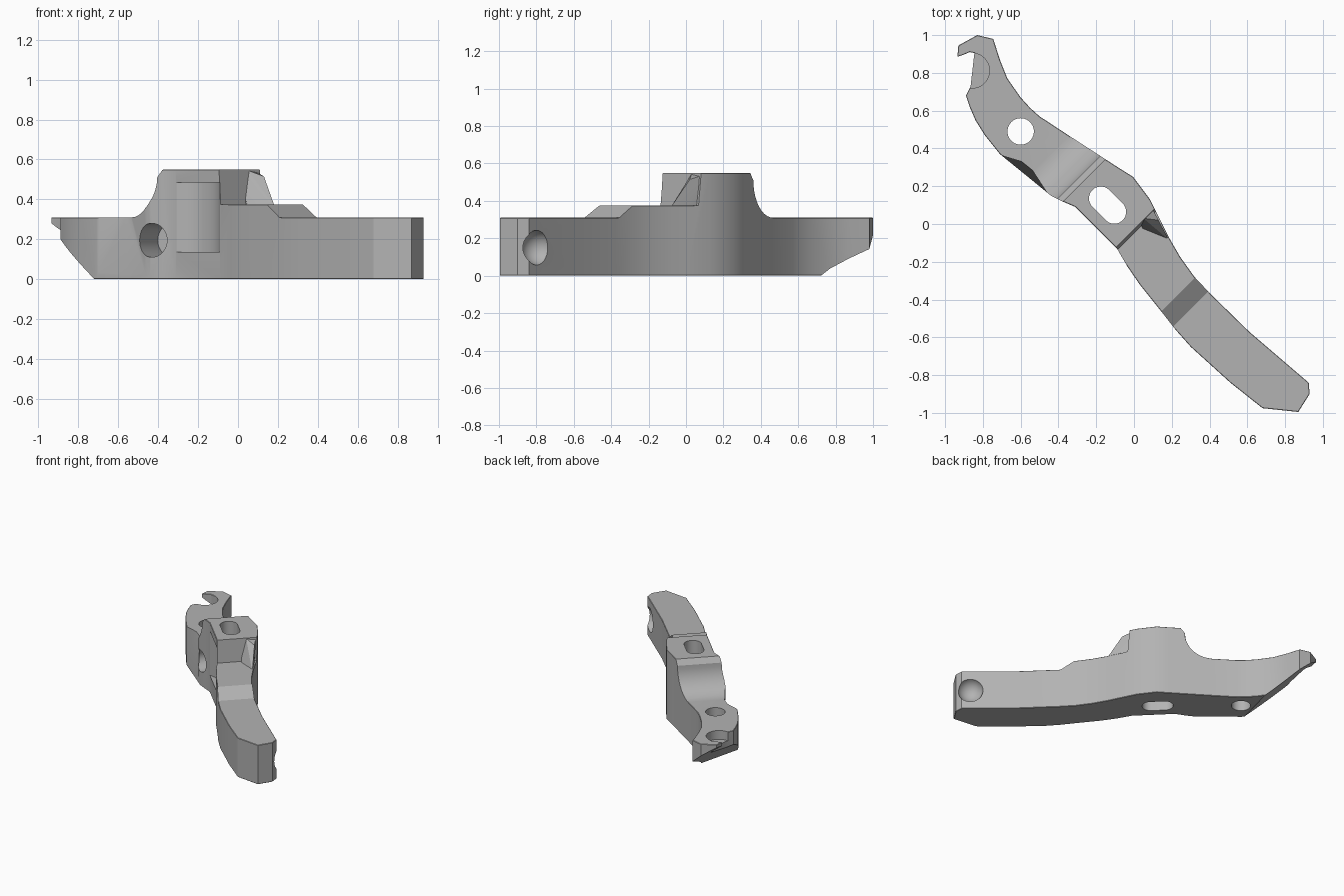
import bpy, bmesh, math
from mathutils import Vector, Matrix

if "Cube" in bpy.data.objects:
    bpy.data.objects.remove(bpy.data.objects["Cube"])

S = math.sqrt(0.5)
U = Vector((S, -S, 0))    # along the arm
V = Vector((S, S, 0))     # across the arm
Z = Vector((0, 0, 1))


def make(name, bm):
    bmesh.ops.recalc_face_normals(bm, faces=bm.faces)
    me = bpy.data.meshes.new(name)
    bm.to_mesh(me)
    bm.free()
    ob = bpy.data.objects.new(name, me)
    bpy.context.collection.objects.link(ob)
    return ob


def prism(name, points, offset):
    """Extrude a closed 3D polygon by an offset vector."""
    bm = bmesh.new()
    f = bm.faces.new([bm.verts.new(p) for p in points])
    r = bmesh.ops.extrude_face_region(bm, geom=[f])
    vs = [g for g in r["geom"] if isinstance(g, bmesh.types.BMVert)]
    bmesh.ops.translate(bm, verts=vs, vec=offset)
    return make(name, bm)


def hull(name, points):
    bm = bmesh.new()
    for p in points:
        bm.verts.new(p)
    bmesh.ops.convex_hull(bm, input=bm.verts)
    return make(name, bm)


def rod(name, centre, axis, radius, length):
    bm = bmesh.new()
    m = Matrix.Translation(centre) @ Vector(axis).to_track_quat("Z", "Y").to_matrix().to_4x4()
    bmesh.ops.create_cone(bm, cap_ends=True, segments=40, radius1=radius,
                          radius2=radius, depth=length, matrix=m)
    return make(name, bm)


def combine(target, tool, op):
    mod = target.modifiers.new(op, "BOOLEAN")
    mod.operation, mod.object, mod.solver = op, tool, "EXACT"
    bpy.context.view_layer.objects.active = target
    bpy.ops.object.modifier_apply(modifier=mod.name)
    bpy.data.objects.remove(tool)


# Arm: plan outline, clockwise from the hook tip
outline = [(-.93, .945), (-.83, 1.0), (-.745, .98), (-.71, .87), (-.67, .77),
           (-.60, .67), (-.55, .615), (-.50, .57), (-.34, .465), (-.085, .30),
           (-.005, .25), (.085, .13), (.15, 0), (.19, -.08), (.245, -.175),
           (.32, -.28), (.40, -.365), (.61, -.57), (.925, -.84), (.93, -.90),
           (.87, -.995), (.68, -.975), (.51, -.84), (.30, -.65), (.22, -.56),
           (.15, -.47), (.03, -.32), (-.035, -.225), (-.09, -.13), (-.31, .09),
           (-.38, .12), (-.44, .15), (-.55, .24), (-.71, .37), (-.79, .47),
           (-.84, .55), (-.87, .62), (-.89, .68), (-.865, .73), (-.845, .905),
           (-.87, .91), (-.905, .895), (-.935, .885)]
arm = prism("lever_arm", [(x, y, 0) for x, y in outline], (0, 0, .6))

# Side profile: hook level, concave rise, raised block, middle shelf, handle
rise = [(-.57 + .19 * math.sin(a), .51 - .20 * math.cos(a))
        for a in [math.radians(9 * i) for i in range(11)]]
profile = [(-1.6, 0), (-1.6, .31)] + rise + [(-.35, .55), (.02, .55), (.035, .375),
           (.43, .375), (.53, .31), (1.6, .31), (1.6, 0)]
combine(arm, prism("profile", [U * u + Z * z - V * 1.5 for u, z in profile], V * 3),
        "INTERSECT")

# Chamfer the flat top and bottom rims
bm = bmesh.new()
bm.from_mesh(arm.data)
bmesh.ops.remove_doubles(bm, verts=bm.verts, dist=1e-4)
rims = []
for e in bm.edges:
    if len(e.link_faces) == 2:
        n = sorted(abs(f.normal.z) for f in e.link_faces)
        if n[0] < .05 and n[1] > .97:
            rims.append(e)
bmesh.ops.bevel(bm, geom=rims, offset=.018, segments=1, affect="EDGES",
                clamp_overlap=True)
bm.to_mesh(arm.data)
bm.free()

# Sloped buttress at the end of the raised block
combine(arm, hull("buttress", [(.0, .06, .545), (.05, .03, .545), (.08, .115, .545),
        (.13, .02, .515), (.05, -.03, .36), (.185, -.085, .36), (.14, 0, .36),
        (.06, .13, .36), (0, .06, .36)]), "UNION")

# Slanted underside below the hook
def under(x, y):
    return .85 * (-.97 * x + .24 * y - .79)

corners = [(-1.2, .1), (-.3, .1), (-.3, 1.3), (-1.2, 1.3)]
combine(arm, hull("underside", [(x, y, under(x, y)) for x, y in corners] +
                  [(x, y, -1) for x, y in corners]), "DIFFERENCE")

# Tapered flank beside the hook plate
combine(arm, hull("flank", [(-.71, .365, .4), (-.56, .32, .4), (-.46, .165, .4),
        (-.70, .15, .4), (-.71, .365, .01), (-.55, .238, .01), (-.46, .163, .01),
        (-.70, .15, .01)]), "DIFFERENCE")

# Hook throat with a lower ledge
combine(arm, rod("throat", (-.858, .812, .44), Z, .093, .4), "DIFFERENCE")

# Round pivot hole and long slot, both through
combine(arm, rod("pivot_hole", (-.60, .49, .3), Z, .07, 1), "DIFFERENCE")
c = Vector((-.14, .10, -.1))
slot = [c + U * (math.copysign(.05, math.cos(a)) + .063 * math.cos(a)) + V * .063 * math.sin(a)
        for a in [math.radians(9 * i + 4.5) for i in range(40)]]
combine(arm, prism("slot", slot, (0, 0, 1)), "DIFFERENCE")

# Hollow in the block face, blind side bore and handle dimple
combine(arm, rod("hollow", (-.325, -.145, .31), Z, .235, .35), "DIFFERENCE")
bore = Vector((.45, .89, 0))
combine(arm, rod("bore", Vector((-.43, .15, .195)) + bore * .05, bore, .085, .36), "DIFFERENCE")
bm = bmesh.new()
bmesh.ops.create_uvsphere(bm, u_segments=32, v_segments=16, radius=.095,
                          matrix=Matrix.Translation((.89, -.785, .15)))
combine(arm, make("dimple", bm), "DIFFERENCE")

# Finish
grey = bpy.data.materials.new("grey")
grey.diffuse_color = (.45, .45, .45, 1)
grey.use_nodes = True
grey.node_tree.nodes["Principled BSDF"].inputs["Base Color"].default_value = grey.diffuse_color
arm.data.materials.clear()
arm.data.materials.append(grey)
for p in arm.data.polygons:
    p.material_index = 0
bpy.ops.object.select_all(action="DESELECT")
arm.select_set(True)
bpy.context.view_layer.objects.active = arm
bpy.ops.object.shade_smooth_by_angle(angle=math.radians(25))
